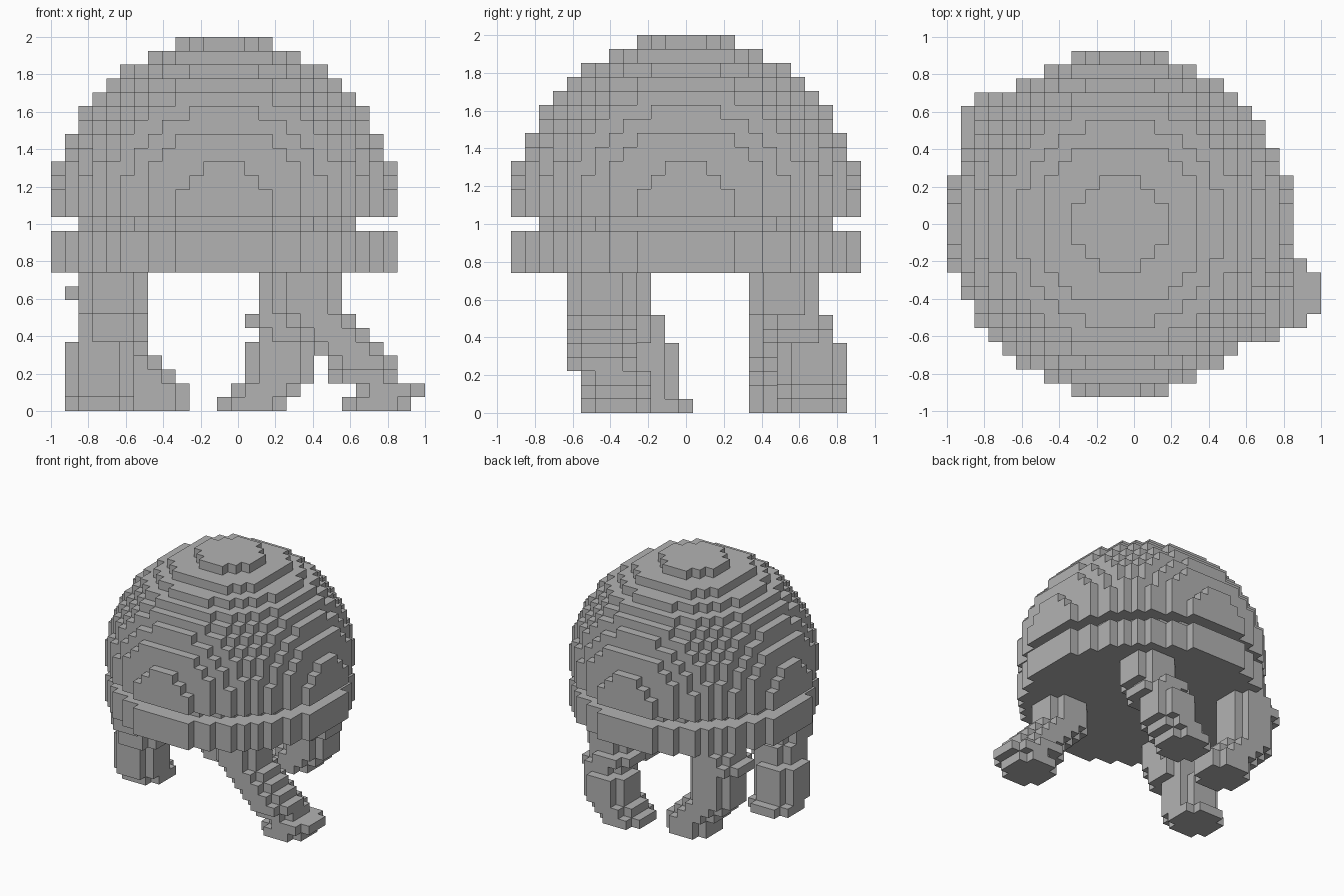
import bpy, bmesh
from mathutils import Vector

old = bpy.data.objects.get("Cube")
if old:
    bpy.data.objects.remove(old)

S = 2 / 27                            # edge of one block
ORIGIN = Vector((-1, -12.5 * S, 0))   # corner of the block grid
CX, CY = 12, 12                       # centre block of the body

grey = bpy.data.materials.new("plain grey")
grey.use_nodes = True
grey.diffuse_color = (0.45, 0.45, 0.45, 1)
grey.node_tree.nodes["Principled BSDF"].inputs["Base Color"].default_value = (0.45, 0.45, 0.45, 1)


def disc(cx, cy, k, limit):
    """One layer of blocks inside a circle of squared radius limit."""
    n = int(limit ** 0.5) + 1
    return {(cx + a, cy + b, k) for a in range(-n, n + 1) for b in range(-n, n + 1)
            if a * a + b * b <= limit}


def layers(ks, limit_of):
    return set().union(*(disc(CX, CY, k, limit_of(k)) for k in ks))


def leg(steps):
    """Stack of round five-block layers: (bottom layer, top layer, x, y)."""
    return set().union(*(disc(x, y, k, 5) for lo, hi, x, y in steps
                         for k in range(lo, hi + 1)))


parts = {
    # stepped half ball, recessed band and straight rim
    "dome": layers(range(14, 27), lambda k: 156 - (k - 14) ** 2),
    "recessed_band": {c for c in layers([13], lambda k: 109) if c[0] < 22},
    "lower_rim": layers(range(10, 13), lambda k: 156),
    # four bent legs
    "front_left_leg": leg([(7, 9, 18, 6), (6, 6, 19, 6), (5, 5, 20, 6), (4, 4, 21, 6),
                           (3, 3, 22, 6), (2, 2, 22, 7), (1, 1, 24, 7), (0, 0, 23, 7)]),
    "back_left_leg": leg([(7, 9, 17, 19), (6, 6, 16, 20), (5, 5, 17, 20),
                          (2, 4, 16, 21), (1, 1, 15, 21), (0, 0, 14, 21)]),
    "back_right_leg": leg([(4, 9, 4, 19), (8, 8, 3, 19), (3, 3, 5, 19),
                           (2, 2, 6, 19), (0, 1, 7, 19)]),
    "front_right_leg": leg([(7, 9, 4, 7), (5, 6, 4, 8), (1, 4, 3, 9), (0, 0, 3, 10)]),
}
solid = set().union(*parts.values())


def build(name, cells):
    """Skin the blocks of a part, leaving out faces buried in the model."""
    bm = bmesh.new()
    corners = {}

    def vert(p):
        if p not in corners:
            corners[p] = bm.verts.new(ORIGIN + Vector(p) * S)
        return corners[p]

    for c in sorted(cells):
        for axis in range(3):
            u, v = (axis + 1) % 3, (axis + 2) % 3
            for side in (0, 1):
                near = list(c)
                near[axis] += 2 * side - 1
                if tuple(near) in solid:
                    continue
                loop = []
                for du, dv in ((0, 0), (1, 0), (1, 1), (0, 1)):
                    p = list(c)
                    p[axis] += side
                    p[u] += du
                    p[v] += dv
                    loop.append(vert(tuple(p)))
                bm.faces.new(loop if side else loop[::-1])
    # merge level patches into single flat faces
    bmesh.ops.dissolve_limit(bm, angle_limit=0.01, verts=bm.verts, edges=bm.edges)
    mesh = bpy.data.meshes.new(name)
    bm.to_mesh(mesh)
    bm.free()
    mesh.materials.append(grey)
    bpy.context.collection.objects.link(bpy.data.objects.new(name, mesh))


for part_name, part_cells in parts.items():
    build(part_name, part_cells)
